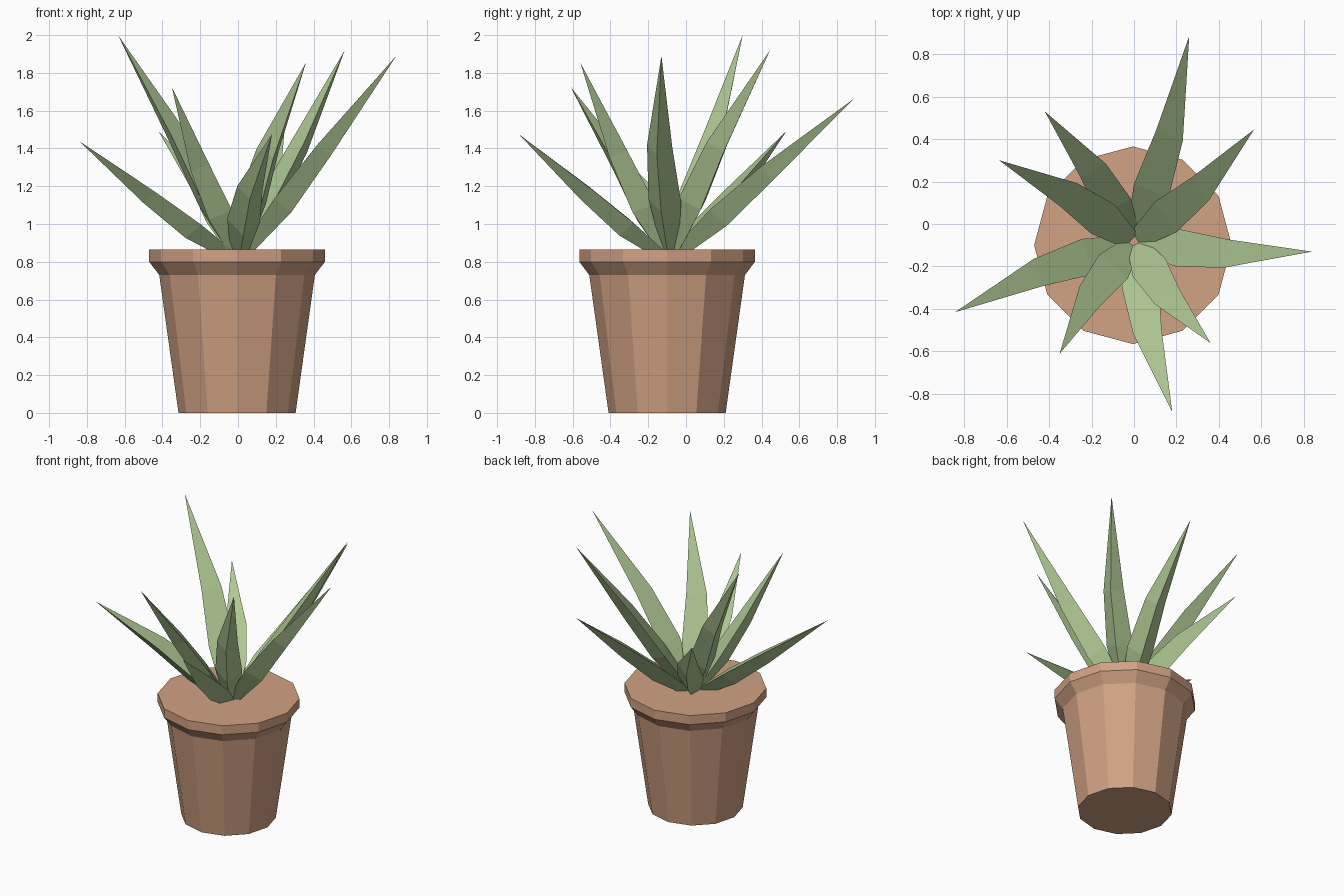
import bpy, math
from mathutils import Vector

if "Cube" in bpy.data.objects:
    bpy.data.objects.remove(bpy.data.objects["Cube"])

CENTRE = Vector((-0.005, -0.10, 0))


def material(name, rgb):
    m = bpy.data.materials.new(name)
    m.diffuse_color = (*rgb, 1)
    m.use_nodes = True
    m.node_tree.nodes["Principled BSDF"].inputs["Base Color"].default_value = m.diffuse_color
    return m


def make(name, verts, faces, mat):
    me = bpy.data.meshes.new(name)
    me.from_pydata(verts, [], faces)
    me.materials.append(mat)
    ob = bpy.data.objects.new(name, me)
    bpy.context.collection.objects.link(ob)
    return ob


def bridge(rings, n):
    return [(r * n + i, r * n + (i + 1) % n, (r + 1) * n + (i + 1) % n, (r + 1) * n + i)
            for r in range(rings - 1) for i in range(n)]


clay = material("clay", (0.64, 0.36, 0.23))
green = material("leaf_green", (0.42, 0.57, 0.29))

# Twelve-sided pot with a flared rim and flat top
profile = [(0.31, 0), (0.412, 0.73), (0.465, 0.80), (0.465, 0.865)]
N = 12
verts = [CENTRE + Vector((r * math.cos(2 * math.pi * i / N), r * math.sin(2 * math.pi * i / N), z))
         for r, z in profile for i in range(N)]
faces = bridge(len(profile), N)
faces += [tuple(reversed(range(N))), tuple(range(3 * N, 4 * N))]
make("pot", verts, faces, clay)

# Stations along a leaf: fraction, half width, edge lift, keel depth, sideways bend
STATIONS = [(0.03, 0.045, 0.01, 0.04, 0.0),
            (0.27, 0.088, 0.025, 0.075, 0.02),
            (0.54, 0.068, 0.025, 0.055, 0.035)]


def leaf(name, tip, roll=0.15):
    base = Vector((0, -0.085, 0.82))
    tip = Vector(tip)
    along = (tip - base).normalized()
    right = along.cross(Vector((0, 0, 1))).normalized()
    up = right.cross(along)
    side = right * math.cos(roll) + up * math.sin(roll)
    top = up * math.cos(roll) - right * math.sin(roll)
    pts = []
    for t, w, lift, keel, bend in STATIONS:
        c = base.lerp(tip, t) + right * bend
        pts += [c + side * w + top * lift, c - side * w + top * lift, c - top * keel]
    k = len(pts)
    fs = bridge(3, 3) + [(0, 2, 1)]
    fs += [(6 + i, 6 + (i + 1) % 3, k) for i in range(3)]
    make(name, pts + [tip], fs, green)


# Nine pointed leaves fanning out from the middle
TIPS = [(-0.635, 0.30, 2.0), (-0.42, 0.53, 1.49), (0.26, 0.885, 1.66),
        (0.565, 0.445, 1.92), (0.838, -0.13, 1.89), (0.36, -0.56, 1.855),
        (0.18, -0.885, 1.475), (-0.35, -0.61, 1.725), (-0.842, -0.415, 1.44)]
for i, tip in enumerate(TIPS):
    leaf(f"leaf_{i + 1}", tip)

# Consistent outward normals
import bmesh
for ob in bpy.context.collection.objects:
    bm = bmesh.new()
    bm.from_mesh(ob.data)
    bmesh.ops.recalc_face_normals(bm, faces=bm.faces)
    bm.to_mesh(ob.data)
    bm.free()
